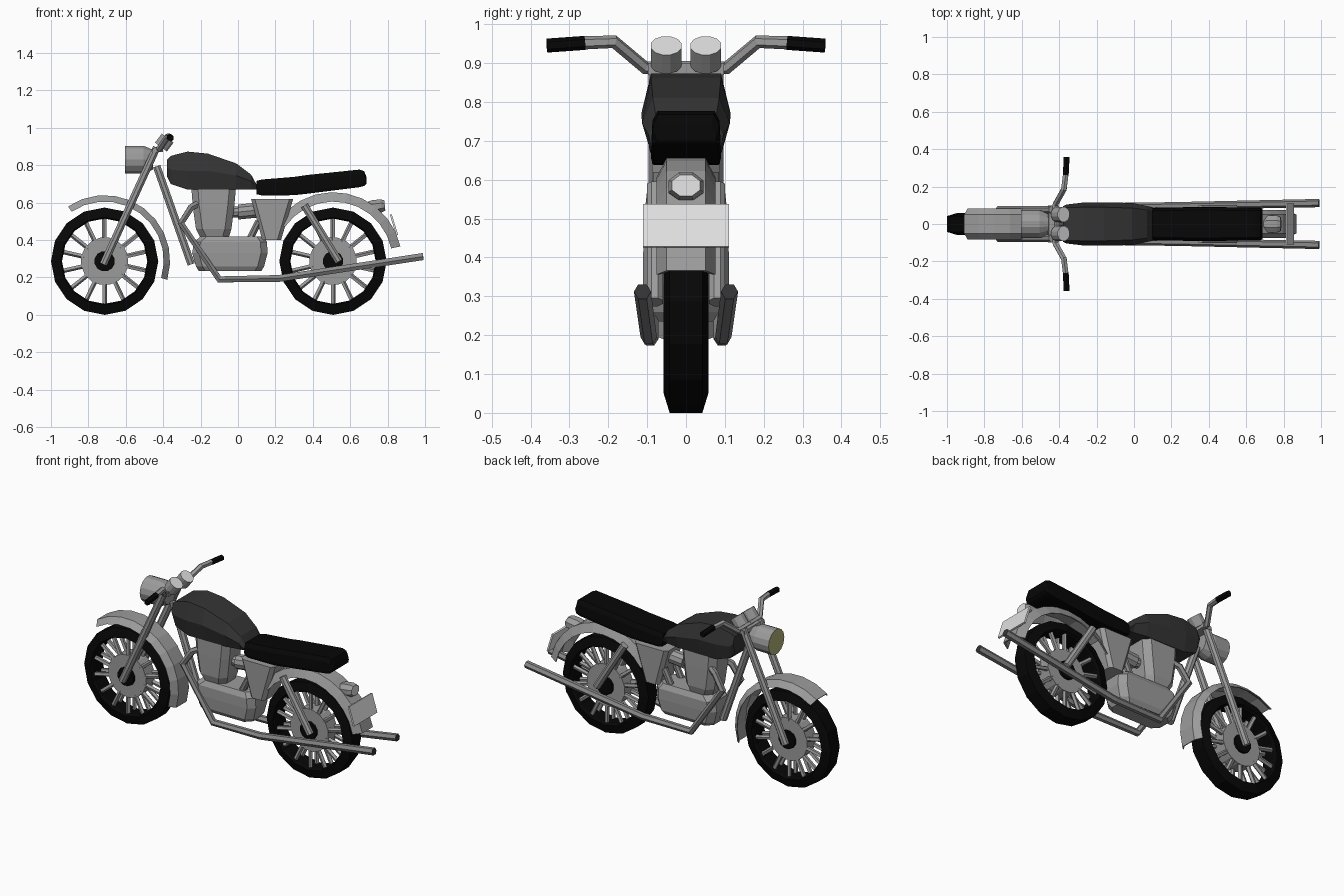
import bpy, bmesh, math
from mathutils import Vector as V

if "Cube" in bpy.data.objects:
    bpy.data.objects.remove(bpy.data.objects["Cube"])

def mat(name, r, g, b):
    m = bpy.data.materials.new(name)
    m.diffuse_color = (r, g, b, 1)
    m.use_nodes = True
    m.node_tree.nodes["Principled BSDF"].inputs["Base Color"].default_value = m.diffuse_color
    return m

METAL = mat("grey metal", .33, .33, .33)
PIPE = mat("dark steel", .25, .25, .25)
PAINT = mat("charcoal paint", .035, .035, .035)
BLACK = mat("black rubber", .002, .002, .002)
WHITE = mat("pale plate", .75, .75, .75)
LENS = mat("yellow lens", .45, .45, .19)

def loft(name, rings, m, loop=False, end=None):
    """Skin a list of rings; optional loop closure and colour for the last cap."""
    bm = bmesh.new()
    vs = [[bm.verts.new(p) for p in r] for r in rings]
    n = len(rings[0])
    for a, b in zip(vs, vs[1:] + (vs[:1] if loop else [])):
        for i in range(n):
            bm.faces.new((a[i], a[(i + 1) % n], b[(i + 1) % n], b[i]))
    if not loop:
        bm.faces.new(vs[0])
        cap = bm.faces.new(vs[-1])
        if end:
            cap.material_index = 1
    bmesh.ops.recalc_face_normals(bm, faces=bm.faces)
    me = bpy.data.meshes.new(name)
    bm.to_mesh(me)
    bm.free()
    me.materials.append(m)
    if end:
        me.materials.append(end)
    ob = bpy.data.objects.new(name, me)
    bpy.context.collection.objects.link(ob)
    return ob

def tube(name, pts, r, m, sides=8, end=None):
    """Sweep a polygon along a path; r may be a list of radii."""
    pts = [V(p) for p in pts]
    rs = r if isinstance(r, list) else [r] * len(pts)
    rings = []
    for i, p in enumerate(pts):
        t = V()
        if i:
            t += (p - pts[i - 1]).normalized()
        if i < len(pts) - 1:
            t += (pts[i + 1] - p).normalized()
        t.normalize()
        u = (V((0, 1, 0)) if abs(t.y) < .8 else V((0, 0, 1))).cross(t).normalized()
        w = t.cross(u)
        rings.append([p + rs[i] * (u * math.cos(a) + w * math.sin(a))
                      for a in (2 * math.pi * (k + .5) / sides for k in range(sides))])
    return loft(name, rings, m, end=end)

def both(name, pts, r, m, sides=8, end=None):
    """Left and right copies of a tube."""
    for s, side in ((1, "left"), (-1, "right")):
        tube(f"{name}_{side}", [(x, y * s, z) for x, y, z in pts], r, m, sides, end)

def prism(name, prof, w, m):
    """Extrude an x-z profile across y."""
    return loft(name, [[(x, y, z) for x, z in prof] for y in (-w, w)], m)

def block(name, levels, c, m):
    """Stack of octagonal plans: (z, x0, x1, half width) with corner cut c."""
    rings = []
    for z, a, b, w in levels:
        rings.append([(a + c, -w, z), (b - c, -w, z), (b, -w + c, z), (b, w - c, z),
                      (b - c, w, z), (a + c, w, z), (a, w - c, z), (a, -w + c, z)])
    return loft(name, rings, m)

def arc(name, cx, cz, prof, a0, a1, n, m, loop=False):
    """Sweep an (r, y) profile around a wheel axis."""
    rings = []
    for i in range(n if loop else n + 1):
        a = math.radians(a0 + (a1 - a0) * i / n)
        rings.append([(cx + r * math.cos(a), y, cz + r * math.sin(a)) for r, y in prof])
    return loft(name, rings, m, loop)

# Wheels
ZC = .287
for tag, cx in (("front", -.713), ("rear", .508)):
    arc(tag + "_tyre", cx, ZC, [(.287, -.042), (.287, .042), (.235, .058),
                                (.228, .045), (.228, -.045), (.235, -.058)], 0, 360, 16, BLACK, True)
    tube(tag + "_hub_drum", [(cx, -.042, ZC), (cx, .042, ZC)], .128, METAL, 16)
    tube(tag + "_axle", [(cx, -.056, ZC), (cx, .056, ZC)], .055, BLACK, 12)
    for k in range(14):
        a = 2 * math.pi * (k + .5) / 14
        c, s = math.cos(a), math.sin(a)
        both(f"{tag}_spoke_{k}", [(cx + .11 * c, .03, ZC + .11 * s),
                                  (cx + .235 * c, .03, ZC + .235 * s)], .013, METAL, 5)

# Mudguards
def guard(r, top, side, drop):
    t = .008
    return [(r - drop, -side), (r, -top), (r, top), (r - drop, side),
            (r - drop, side - t), (r - t, top - t), (r - t, -top + t), (r - drop, -side + t)]
arc("front_mudguard", -.713, .29, guard(.35, .05, .082, .034), -17, 124, 10, METAL)
arc("rear_mudguard", .51, .29, guard(.366, .05, .076, .05), 12, 145, 10, METAL)

# Front fork, clamp and headlight
both("fork_leg", [(-.72, .076, .27), (-.435, .076, .895)], .022, METAL)
prism("fork_clamp", [(-.46, .87), (-.455, .89), (-.4, .90), (-.4, .87)], .098, METAL)
tube("headlight", [(-.455, 0, .83), (-.505, 0, .83), (-.605, 0, .83)],
     [.055, .076, .076], METAL, 14, LENS)

# Handlebar, grips and gauges
both("handlebar", [(-.425, 0, .888), (-.42, .105, .888), (-.375, .185, .955), (-.365, .265, .952)],
     .017, METAL, 6)
both("grip", [(-.365, .26, .952), (-.36, .358, .945)], .018, BLACK, 6)
both("gauge", [(-.412, .051, .897), (-.376, .051, .945)], .041, METAL, 12, WHITE)

# Fuel tank: x, bottom, middle, top, middle half width, top half width
rings = []
for x, lo, mid, hi, wm, wt in ((-.38, .74, .79, .83, .095, .078), (-.36, .70, .775, .85, .104, .088),
                               (-.27, .67, .77, .873, .115, .09), (-.16, .67, .77, .862, .115, .09),
                               (-.01, .67, .745, .81, .113, .085), (.07, .67, .715, .75, .096, .075),
                               (.1, .67, .685, .695, .09, .07)):
    half = [(.8 * wm, lo), (wm, mid), (wt, hi)]
    rings.append([(x, y, z) for y, z in half] + [(x, -y, z) for y, z in reversed(half)])
loft("fuel_tank", rings, PAINT)

# Seat: x, bottom, top, half width
rings = []
for x, lo, hi, w in ((.1, .645, .717, .084), (.13, .638, .724, .088), (.3, .64, .738, .09),
                     (.37, .648, .748, .09), (.65, .683, .777, .089), (.675, .69, .768, .087),
                     (.686, .7, .74, .08)):
    half = [(w * .95, lo), (w, lo + .015), (w * .97, hi - .025), (w * .82, hi)]
    rings.append([(x, y, z) for y, z in half] + [(x, -y, z) for y, z in reversed(half)])
loft("seat", rings, BLACK)

# Engine, carburettor and side covers
block("engine_cylinder", [(.41, -.2, -.05, .07), (.46, -.225, -.035, .085),
                          (.58, -.242, -.02, .088), (.69, -.25, -.01, .088)], .035, METAL)
block("crankcase", [(.235, -.21, .125, .07), (.26, -.225, .14, .085), (.33, -.245, .158, .09),
                    (.39, -.235, .155, .09), (.42, -.2, .135, .075)], .035, METAL)
tube("carburettor", [(-.04, 0, .55), (.0, 0, .55), (.001, 0, .55), (.1, 0, .56)],
     [.03, .03, .042, .042], METAL, 10)
block("side_cover", [(.4, .13, .23, .08), (.62, .07, .295, .085)], .02, METAL)
both("frame_stay", [(.06, .05, .4), (.11, .05, .5)], .02, PIPE)

# Frame down tube and rear shock absorbers
tube("down_tube", [(-.435, 0, .795), (-.25, 0, .27)], .022, METAL)
both("shock_absorber", [(.355, .08, .585), (.54, .08, .285)], .022, METAL)

# Exhaust pipes
both("exhaust", [(-.2, .06, .6), (-.25, .08, .575), (-.305, .088, .49), (-.1, .092, .19),
                 (.22, .096, .195), (.99, .112, .312)], [.02, .02, .021, .021, .021, .022],
     PIPE, 6, PAINT)

# Tail light and rear plate
lamp = tube("tail_light", [(.69, 0, .575), (.72, 0, .578), (.765, 0, .583), (.785, 0, .585)],
            [.03, .038, .038, .03], METAL, 8, WHITE)
lamp.scale.y = 1.3
prism("rear_plate", [(.812, .535), (.822, .538), (.856, .428), (.846, .425)], .11, WHITE)
